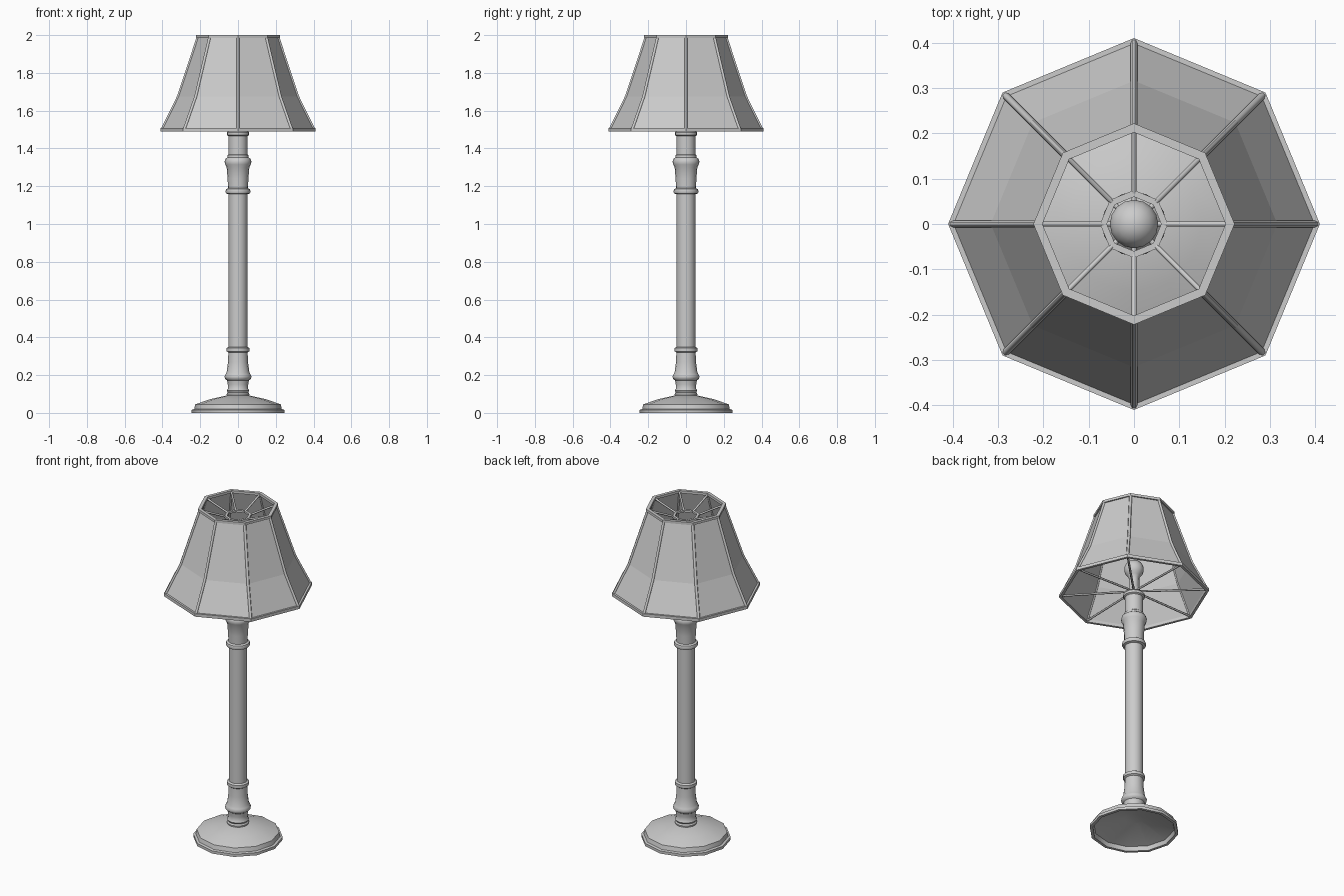
import bpy, bmesh
from math import sin, cos, pi, radians

if "Cube" in bpy.data.objects:
    bpy.data.objects.remove(bpy.data.objects["Cube"])


def lathe(name, profile, sides, closed=False, smooth=True):
    """Revolve (radius, z) points around z; vertices sit on the x and y axes."""
    bm = bmesh.new()
    rings = []
    for r, z in profile:
        if r == 0:
            rings.append([bm.verts.new((0, 0, z))] * sides)
        else:
            rings.append([bm.verts.new((r * cos(2 * pi * i / sides), r * sin(2 * pi * i / sides), z))
                          for i in range(sides)])
    pairs = list(zip(rings, rings[1:]))
    if closed:
        pairs.append((rings[-1], rings[0]))
    for a, b in pairs:
        for i in range(sides):
            j = (i + 1) % sides
            quad = list(dict.fromkeys([a[i], a[j], b[j], b[i]]))
            bm.faces.new(quad)
    bmesh.ops.recalc_face_normals(bm, faces=bm.faces[:])
    mesh = bpy.data.meshes.new(name)
    bm.to_mesh(mesh)
    bm.free()
    obj = bpy.data.objects.new(name, mesh)
    bpy.context.collection.objects.link(obj)
    if smooth:
        bpy.ops.object.select_all(action='DESELECT')
        obj.select_set(True)
        bpy.context.view_layer.objects.active = obj
        bpy.ops.object.shade_smooth_by_angle(angle=radians(40))
    return obj


def radial_rods(name, path, thickness, count=8):
    """Thin rods following (radius, z) points, repeated around z."""
    curve = bpy.data.curves.new(name, 'CURVE')
    curve.dimensions = '3D'
    curve.bevel_depth = thickness
    curve.bevel_resolution = 1
    curve.use_fill_caps = True
    for k in range(count):
        a = 2 * pi * k / count
        spline = curve.splines.new('POLY')
        spline.points.add(len(path) - 1)
        for p, (r, z) in zip(spline.points, path):
            p.co = (r * cos(a), r * sin(a), z, 1)
    obj = bpy.data.objects.new(name, curve)
    bpy.context.collection.objects.link(obj)


def band(name, inner, outer, low, high):
    """Flat octagonal ring."""
    lathe(name, [(inner, low), (outer, low), (outer, high), (inner, high)], 8, True, False)


# Foot, hollow underneath
lathe("base", [(0, 0.075), (0.05, 0.075), (0.222, 0.025), (0.228, 0), (0.245, 0), (0.245, 0.016),
               (0.232, 0.02), (0.226, 0.045), (0.15, 0.072), (0.06, 0.092), (0, 0.092)], 12)

# Turned column
lathe("column", [(0, 0.08), (0.058, 0.08), (0.06, 0.1), (0.054, 0.108), (0.06, 0.118),
                 (0.054, 0.128), (0.054, 0.15), (0.058, 0.172), (0.068, 0.18), (0.071, 0.192),
                 (0.066, 0.204), (0.06, 0.215), (0.053, 0.27), (0.051, 0.32), (0.06, 0.326),
                 (0.06, 0.344), (0.05, 0.35), (0.05, 1.158), (0.063, 1.162), (0.067, 1.172),
                 (0.063, 1.184), (0.053, 1.19), (0.055, 1.24), (0.06, 1.3), (0.068, 1.315),
                 (0.071, 1.33), (0.066, 1.345), (0.056, 1.352), (0.055, 1.364), (0.05, 1.368),
                 (0.05, 1.465), (0.059, 1.47), (0.059, 1.485), (0.05, 1.495), (0, 1.495)], 16)

# Socket and bulb
lathe("socket", [(0, 1.49), (0.034, 1.49), (0.034, 1.52), (0.026, 1.53), (0.026, 1.58), (0, 1.58)], 16)
neck = [(0, 1.57), (0.025, 1.57), (0.027, 1.59)]
globe = [(0.054 * sin(radians(t)), 1.645 - 0.054 * cos(radians(t))) for t in range(40, 180, 20)]
lathe("bulb", neck + globe + [(0, 1.699)], 16)

# Eight-sided flared shade panels
lathe("shade", [(0.402, 1.5), (0.316, 1.675), (0.212, 1.99), (0.208, 1.99), (0.312, 1.674),
                (0.398, 1.5)], 8, True, False)

# Shade frame: rims, corner ribs and spokes
band("bottom_rim", 0.394, 0.41, 1.49, 1.508)
band("top_rim", 0.202, 0.222, 1.985, 2.0)
radial_rods("corner_ribs", [(0.402, 1.5), (0.316, 1.675), (0.211, 1.992)], 0.008)
band("spoke_ring", 0.06, 0.075, 1.935, 1.947)
radial_rods("top_spokes", [(0.208, 1.99), (0.066, 1.941)], 0.006)
radial_rods("bottom_spokes", [(0.4, 1.5), (0.02, 1.508)], 0.006)
